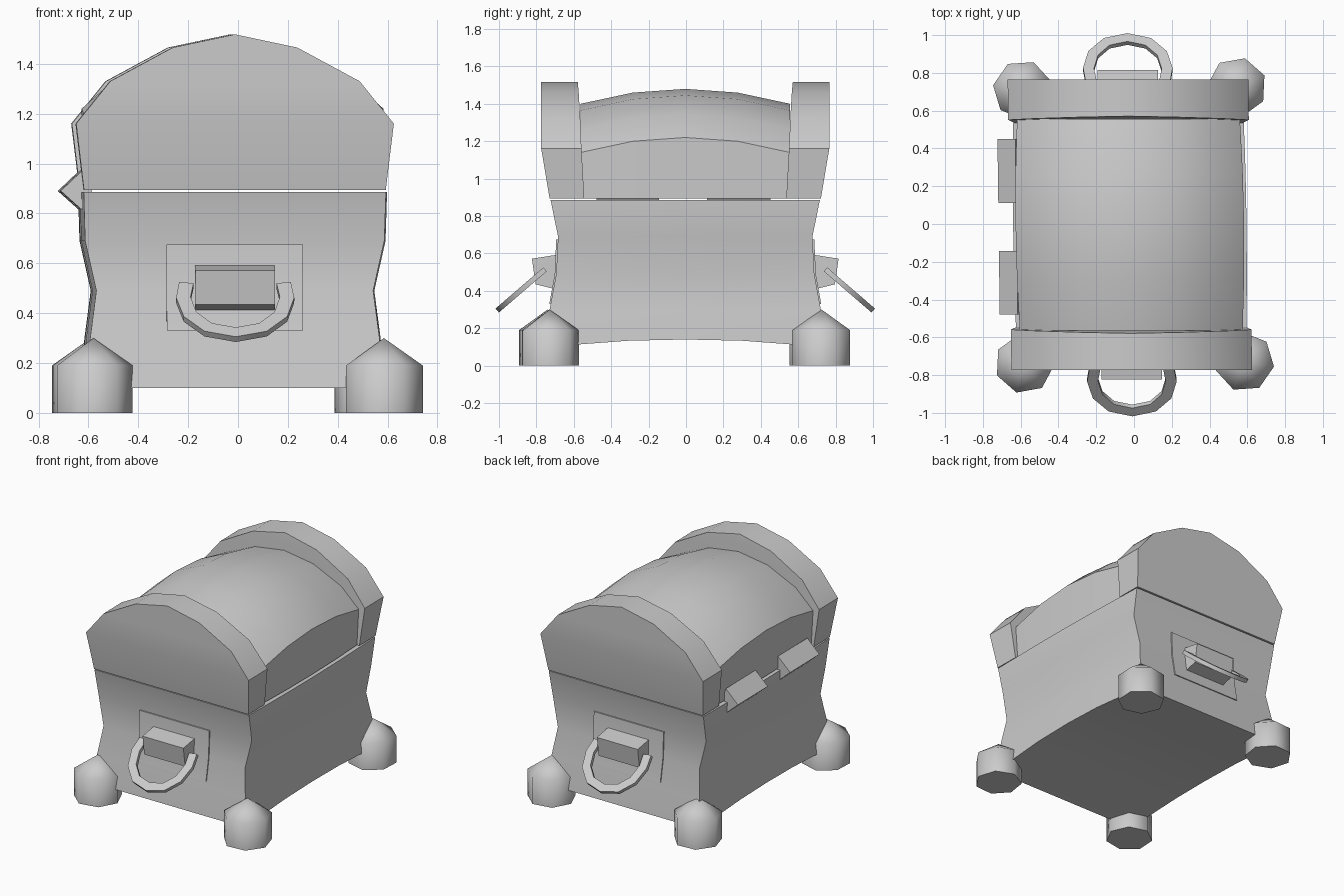
import bpy, bmesh
from math import sin, cos, pi, radians, hypot

if "Cube" in bpy.data.objects:
    bpy.data.objects.remove(bpy.data.objects["Cube"])


def skew(p):
    # the hand-made chest leans slightly to -x towards its back
    return (p[0] - 0.022 - 0.013 * p[1], p[1] - 0.004, p[2])


def loft(name, rings, angle=45, warp=skew):
    """Skin closed rings; end caps are strips pairing the two halves of a ring."""
    bm = bmesh.new()
    vs = [[bm.verts.new(warp(p)) for p in r] for r in rings]
    n = len(rings[0])
    for a, b in zip(vs, vs[1:]):
        for i in range(n):
            j = (i + 1) % n
            bm.faces.new((a[i], a[j], b[j], b[i]))
    for r in (vs[0], vs[-1]):
        for i in range(n // 2 - 1):
            bm.faces.new((r[i], r[i + 1], r[n - 2 - i], r[n - 1 - i]))
    bmesh.ops.remove_doubles(bm, verts=bm.verts, dist=0.0005)
    return finish(name, bm, angle)


def finish(name, bm, angle):
    bmesh.ops.recalc_face_normals(bm, faces=bm.faces)
    me = bpy.data.meshes.new(name)
    bm.to_mesh(me)
    bm.free()
    ob = bpy.data.objects.new(name, me)
    bpy.context.collection.objects.link(ob)
    bpy.ops.object.select_all(action='DESELECT')
    ob.select_set(True)
    bpy.context.view_layer.objects.active = ob
    bpy.ops.object.shade_smooth_by_angle(angle=radians(angle))
    return ob


def both_sides(half):
    return half + [(-x, y, z) for x, y, z in reversed(half)]


# Chest body: (half width, half depth, height), waisted, with an arched underside
body = [(0.595, 0.755, 0.10), (0.58, 0.725, 0.30), (0.555, 0.69, 0.49),
        (0.60, 0.68, 0.69), (0.606, 0.72, 0.886)]
rings = []
for t in (-1, -0.4, 0, 0.4, 1):
    bulge = 1 - t * t
    rings.append(both_sides([(x + 0.012 * bulge, y * t, z + (0.04 * bulge if i == 0 else 0))
                             for i, (x, y, z) in enumerate(body)]))
loft("chest_body", rings)

# Lid dome between the bands, bowed lengthwise
dome = [(0.585, 0.893), (0.59, 1.14), (0.45, 1.265), (0.23, 1.365), (0, 1.40)]
rings = []
for y in (-0.56, -0.28, 0, 0.28, 0.56):
    b = 1 - (y / 0.56) ** 2
    rings.append(both_sides([(x + (0.015 * b if x else 0), y, z + (0.08 * b if i else 0))
                             for i, (x, z) in enumerate(dome)]))
loft("lid_dome", rings)

# Lid end bands: (half width, outer y, inner y, height)
band = [(0.605, 0.725, 0.54, 0.893), (0.637, 0.77, 0.555, 1.16), (0.50, 0.77, 0.562, 1.33),
        (0.25, 0.77, 0.57, 1.465), (0, 0.77, 0.575, 1.518)]
for side, s in (("front", -1), ("back", 1)):
    loft(side + "_lid_band", [both_sides([(x, s * o, z) for x, o, i, z in band]),
                              both_sides([(x, s * i, z) for x, o, i, z in band])])

    # Thin handle plate following the waisted end wall
    loft(side + "_handle_plate",
         [both_sides([(0.273, s * (y + d), z) for y, z in
                      ((0.719, 0.33), (0.69, 0.49), (0.682, 0.675))]) for d in (0.008, -0.03)])

    # Handle bracket, a tapered block
    loft(side + "_handle_bracket",
         [both_sides([(0.16, s * y0, z0), (0.16, s * y1, z1)])
          for y0, z0, y1, z1 in ((0.80, 0.435, 0.82, 0.572), (0.66, 0.40, 0.66, 0.597))])

    # Ring handle: flat bar swept round an arc in a tilted plane
    half = [(-0.195, 0.02), (-0.208, 0.11), (-0.182, 0.215), (-0.11, 0.295)]
    path = half + [(0, 0.325)] + [(-x, u) for x, u in reversed(half)]
    rings = []
    for k, (x, u) in enumerate(path):
        a, b = path[max(k - 1, 0)], path[min(k + 1, len(path) - 1)]
        dx, du = b[0] - a[0], b[1] - a[1]
        l = hypot(dx, du)
        ring = []
        for w, t in ((-1, -1), (1, -1), (1, 1), (-1, 1)):
            px, pu = x - du / l * w * 0.029, u + dx / l * w * 0.029
            ring.append((px, s * (0.738 + 0.755 * pu - 0.65 * t * 0.014),
                         0.525 - 0.65 * pu - 0.755 * t * 0.014))
        rings.append(ring)
    loft(side + "_ring_handle", rings, 40)

# Two wedge hinges on the left side
for name, y0, y1 in (("front_hinge", -0.475, -0.14), ("back_hinge", 0.115, 0.455)):
    wedge = [(-0.58, 0.81), (-0.695, 0.89), (-0.58, 0.975), (-0.57, 0.89)]
    wedge[0], wedge[2] = (-0.60, 0.805), (-0.60, 0.98)
    loft(name, [[(x, y, z) for x, z in wedge] for y in (y0, y1)], 30)

# Seven-sided pointed feet: name, centre, rotation
for name, cx, cy, rot in (("front_right_foot", 0.585, -0.73, -9),
                          ("back_left_foot", -0.59, 0.71, 171),
                          ("back_right_foot", 0.545, 0.725, 23),
                          ("front_left_foot", -0.58, -0.74, 203)):
    bm = bmesh.new()
    lo, hi = [[bm.verts.new((cx + 0.158 * cos(radians(rot) + 2 * pi * k / 7),
                             cy + 0.158 * sin(radians(rot) + 2 * pi * k / 7), z))
               for k in range(7)] for z in (0, 0.19)]
    tip = bm.verts.new((cx, cy, 0.30))
    bm.faces.new(lo)
    for k in range(7):
        j = (k + 1) % 7
        bm.faces.new((lo[k], lo[j], hi[j], hi[k]))
        bm.faces.new((hi[k], hi[j], tip))
    finish(name, bm, 60)
